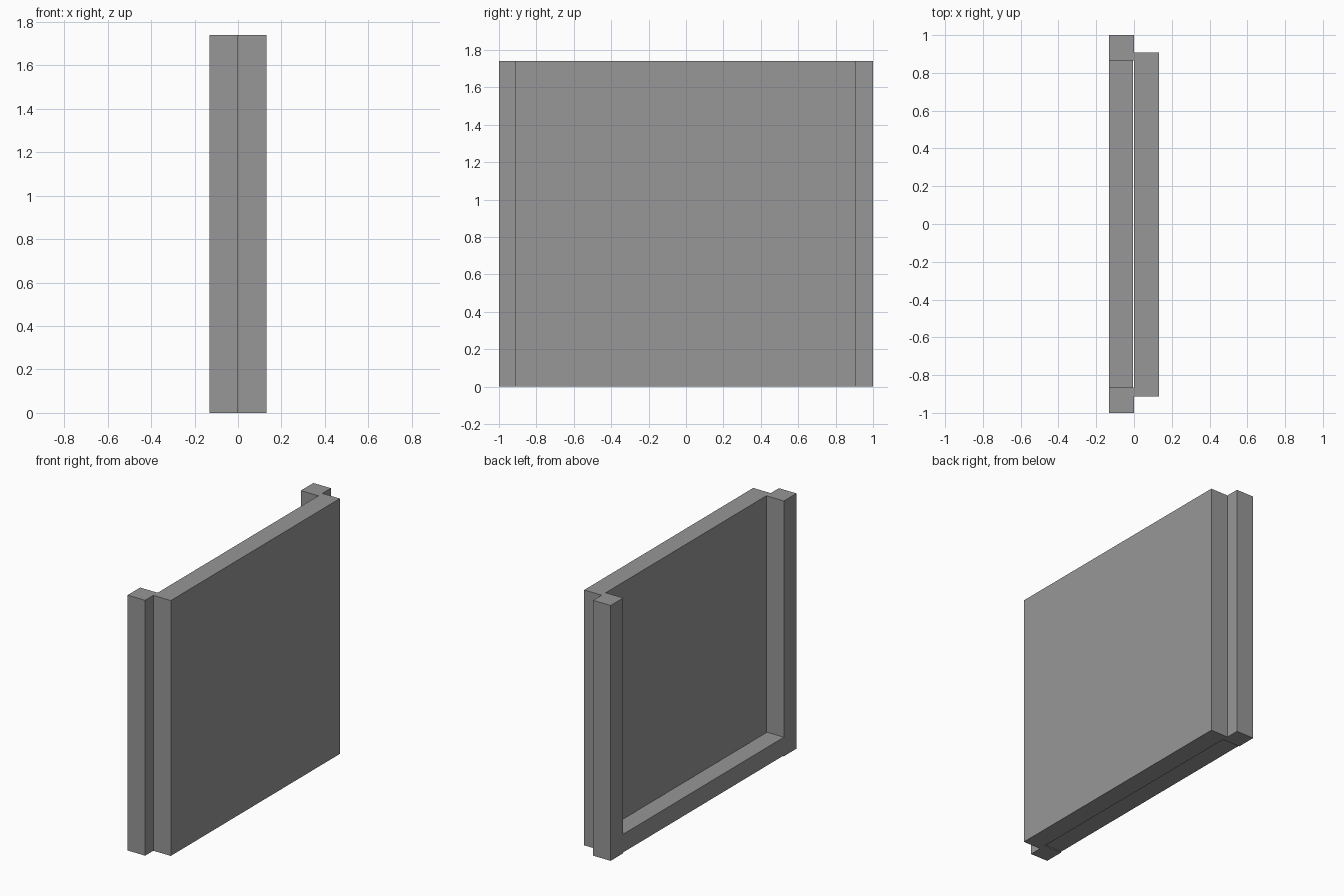
import bpy

if "Cube" in bpy.data.objects:
    bpy.data.objects.remove(bpy.data.objects["Cube"])

# Dark grey finish shared by every part
grey = bpy.data.materials.new("dark_grey")
grey.diffuse_color = (0.31, 0.31, 0.31, 1)
grey.use_nodes = True
grey.node_tree.nodes["Principled BSDF"].inputs["Base Color"].default_value = grey.diffuse_color


def box(name, lo, hi):
    """Axis-aligned box between two corners."""
    centre = [(a + b) / 2 for a, b in zip(lo, hi)]
    bpy.ops.mesh.primitive_cube_add(size=1, location=centre)
    ob = bpy.context.object
    ob.name = name
    ob.scale = [b - a for a, b in zip(lo, hi)]
    bpy.ops.object.transform_apply(location=False, rotation=False, scale=True)
    ob.data.materials.append(grey)
    return ob


TOP = 1.74      # overall height
DEPTH = 0.132   # thickness of each layer
INNER = 0.865   # inner faces of the posts

# Flat panel on the right-hand side
box("panel", (0.0, -0.912, 0.0), (DEPTH, 0.908, TOP))

# Upright posts at both ends
for side, label in ((-1, "front"), (1, "back")):
    y0, y1 = sorted((side * INNER, side * 1.0))
    box(label + "_post", (-DEPTH, y0, 0.0), (0.0, y1, TOP))

# Bottom rail between the posts, raised a hair above their feet
box("bottom_rail", (-DEPTH, -INNER, 0.006), (-0.005, INNER, 0.13))
